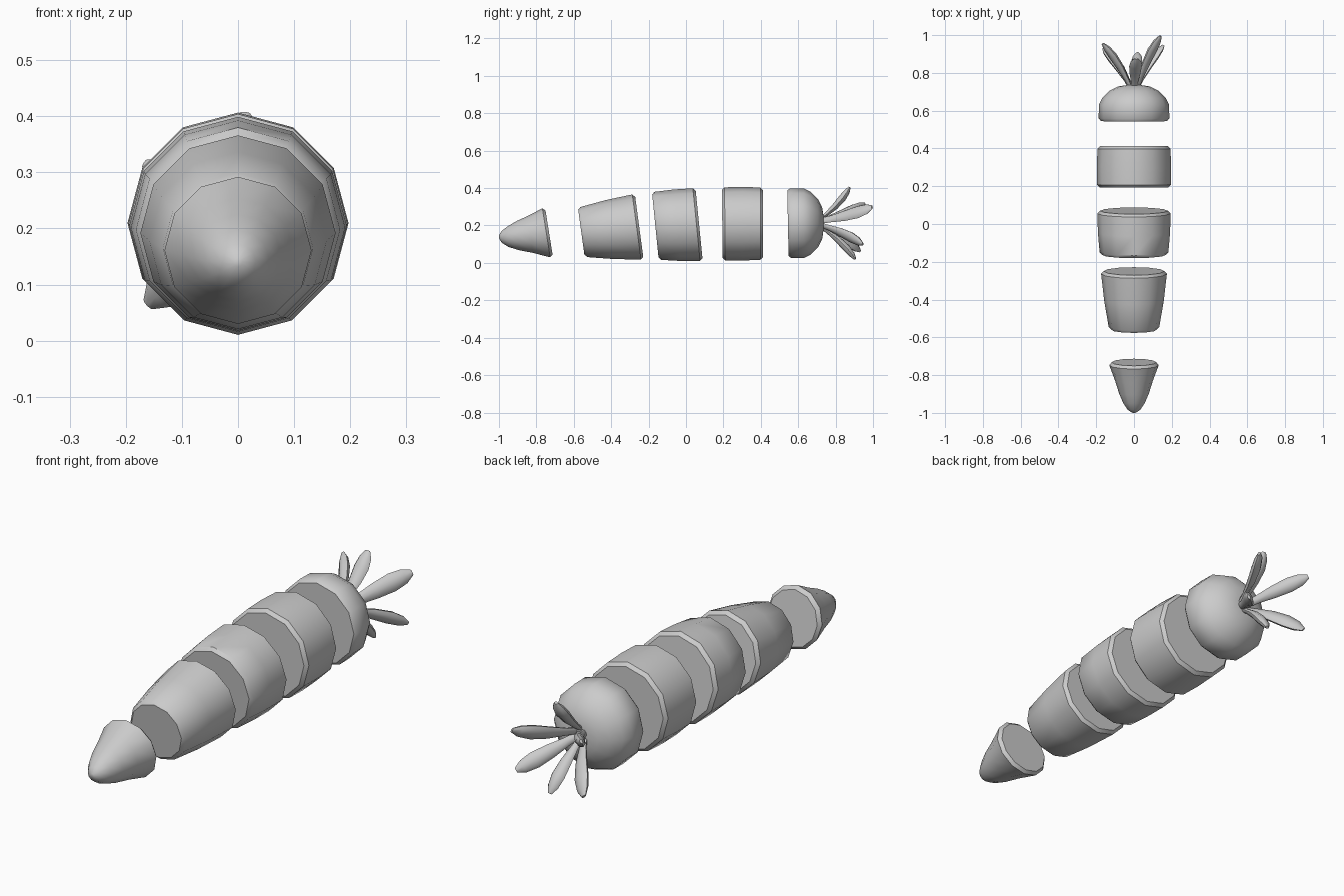
import bpy, bmesh, math
from mathutils import Vector

old = bpy.data.objects.get("Cube")
if old:
    bpy.data.objects.remove(old, do_unlink=True)

grey = bpy.data.materials.new("plain grey")
grey.use_nodes = True
colour = (0.6, 0.6, 0.6, 1)
grey.diffuse_color = colour
grey.node_tree.nodes["Principled BSDF"].inputs["Base Color"].default_value = colour


def loft(name, rings, angle):
    """Skin a list of closed rings, capping both ends."""
    bm = bmesh.new()
    loops = [[bm.verts.new(p) for p in ring] for ring in rings]
    n = len(loops[0])
    for a, b in zip(loops, loops[1:]):
        for i in range(n):
            j = (i + 1) % n
            bm.faces.new((a[i], a[j], b[j], b[i]))
    bm.faces.new(loops[0])
    bm.faces.new(loops[-1])
    bmesh.ops.recalc_face_normals(bm, faces=bm.faces)
    mesh = bpy.data.meshes.new(name)
    bm.to_mesh(mesh)
    bm.free()
    obj = bpy.data.objects.new(name, mesh)
    bpy.context.collection.objects.link(obj)
    mesh.materials.append(grey)
    bpy.ops.object.select_all(action='DESELECT')
    obj.select_set(True)
    bpy.context.view_layer.objects.active = obj
    bpy.ops.object.shade_smooth_by_angle(angle=math.radians(angle))
    return obj


def disc(y, z, r, lean=0.0, sides=12):
    """Ring around the long axis; lean tips its top towards the front."""
    ring = []
    for i in range(sides):
        a = math.tau * i / sides
        h = r * math.cos(a)
        ring.append(Vector((r * math.sin(a), y - lean * h, z + h)))
    return ring


BEVEL = 0.014


def slice_rings(front, back, bulge=0.0):
    """Bevelled slice between two (y, z, r, lean) ends."""
    (y0, z0, r0, l0), (y1, z1, r1, l1) = front, back
    mid = disc((y0 + y1) / 2, (z0 + z1) / 2, (r0 + r1) / 2 + bulge, (l0 + l1) / 2)
    return [disc(y0, z0, r0 - BEVEL, l0), disc(y0 + BEVEL, z0, r0, l0), mid,
            disc(y1 - BEVEL, z1, r1, l1), disc(y1, z1, r1 - BEVEL, l1)]


# Rounded root tip
loft("root_tip", [
    disc(-1.0, 0.14, 0.008), disc(-0.985, 0.14, 0.032), disc(-0.95, 0.142, 0.056),
    disc(-0.9, 0.147, 0.078, 0.04), disc(-0.83, 0.154, 0.1, 0.1),
    disc(-0.747, 0.161, 0.131, 0.16), disc(-0.732, 0.161, 0.118, 0.16)], 40)

# Middle slices
loft("narrow_slice", slice_rings((-0.56, 0.165, 0.134, 0.137),
                                 (-0.25, 0.192, 0.174, 0.134), 0.004), 40)
loft("middle_slice", slice_rings((-0.164, 0.198, 0.182, 0.1),
                                 (0.07, 0.205, 0.194, 0.1), 0.003), 40)
loft("wide_slice", slice_rings((0.194, 0.209, 0.195, 0.01),
                               (0.412, 0.21, 0.193, 0.0), 0.003), 40)

# Domed crown
crown = [(0.545, 0.175), (0.56, 0.187), (0.63, 0.186), (0.668, 0.167),
         (0.705, 0.13), (0.728, 0.085), (0.735, 0.04)]
loft("crown", [disc(y, 0.212, r, 0.02 if y < 0.6 else 0) for y, r in crown], 40)


def leaf(name, end, width, thick):
    """Flattened blade curving outwards from the crown."""
    end = Vector(end)
    centre = Vector((0, 0.71, 0.215))
    out = Vector((end.x, 0, end.z - centre.z)).normalized()
    start = centre + out * 0.015
    bend = start.lerp(end, 0.5) + Vector((0, 0.025, 0)) - out * 0.015
    side = out.cross(Vector((0, 1, 0)))
    shape = [(0, 0.45), (0.2, 0.55), (0.45, 0.85), (0.7, 1.0), (0.88, 0.8), (1, 0.3)]
    rings = []
    for t, s in shape:
        p = start * (1 - t) ** 2 + bend * 2 * t * (1 - t) + end * t * t
        along = ((bend - start) * (1 - t) + (end - bend) * t).normalized()
        normal = side.cross(along)
        rings.append([p + side * (math.cos(a) * width * s) + normal * (math.sin(a) * thick * s)
                      for a in (math.tau * i / 8 for i in range(8))])
    loft(name, rings, 50)


# Leaf tuft
leaf("top_leaf", (0.012, 0.875, 0.405), 0.034, 0.02)
leaf("bottom_leaf", (0.02, 0.905, 0.02), 0.03, 0.02)
leaf("upper_left_leaf", (0.14, 0.995, 0.298), 0.038, 0.02)
leaf("lower_left_leaf", (0.155, 0.945, 0.1), 0.034, 0.018)
leaf("upper_right_leaf", (-0.165, 0.955, 0.315), 0.032, 0.02)
leaf("lower_right_leaf", (-0.16, 0.93, 0.065), 0.04, 0.02)
